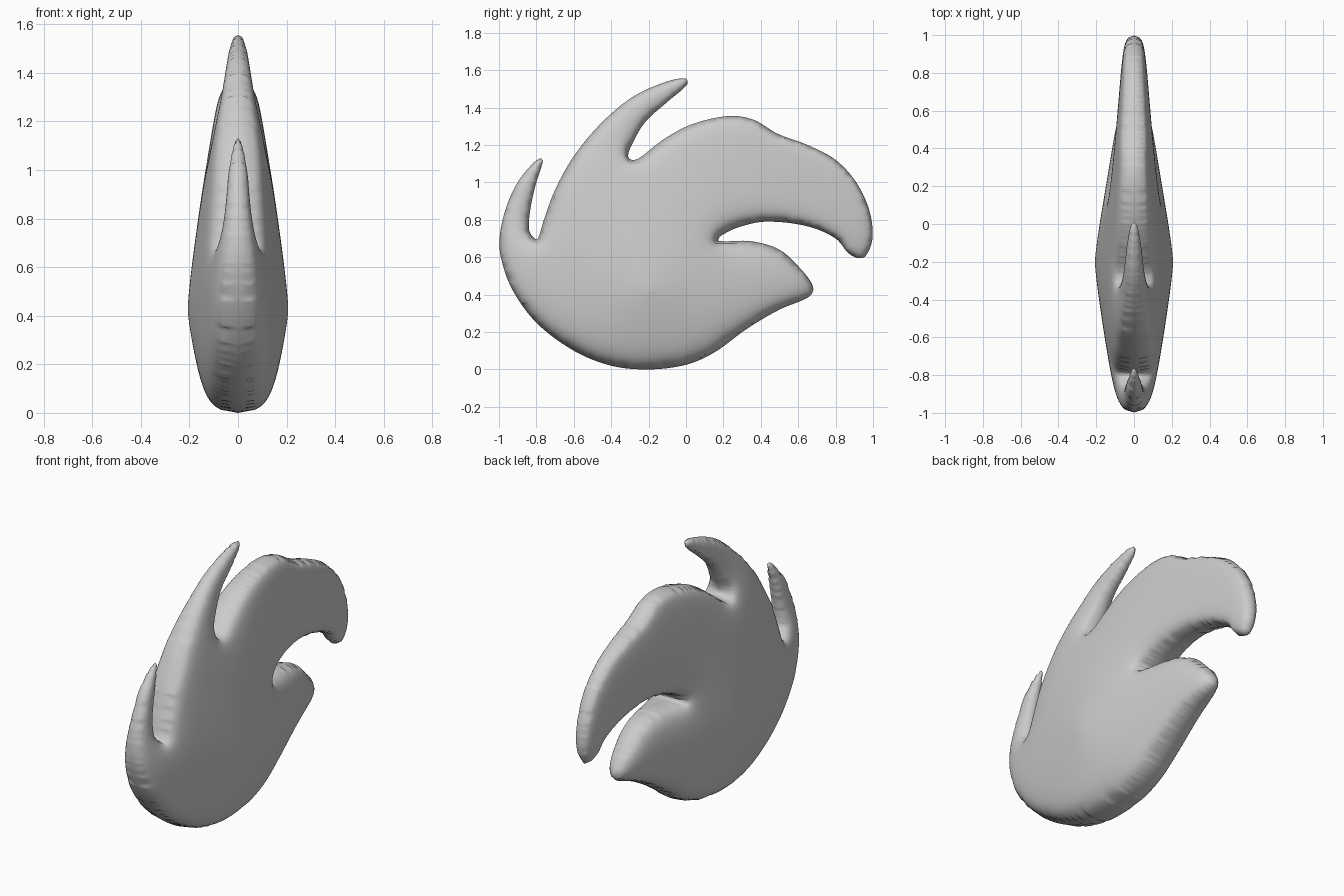
import bpy, bmesh, math
from mathutils import Vector, kdtree
from mathutils.geometry import delaunay_2d_cdt

if "Cube" in bpy.data.objects:
    bpy.data.objects.remove(bpy.data.objects["Cube"])

STEP = 0.015

# Side silhouette (y, z): belly, small fin, tall fin, big curled arm, lower lobe
OUTLINE = [
    (-.2, 0), (-.4, .02), (-.6, .1), (-.8, .25), (-.93, .43), (-.99, .6), (-.995, .72),
    (-.96, .87), (-.9, 1.0), (-.82, 1.1), (-.775, 1.13), (-.765, 1.115), (-.8, 1.0),
    (-.83, .87), (-.84, .75), (-.82, .71), (-.795, .695), (-.76, .8), (-.7, .96),
    (-.6, 1.14), (-.45, 1.32), (-.28, 1.46), (-.1, 1.54), (0, 1.555), (.008, 1.525),
    (-.1, 1.43), (-.22, 1.32), (-.29, 1.2), (-.31, 1.14), (-.29, 1.12), (-.25, 1.13),
    (-.12, 1.23), (.03, 1.31), (.23, 1.355), (.36, 1.335), (.49, 1.26), (.65, 1.2),
    (.8, 1.12), (.91, 1.0), (.98, .85), (.997, .7), (.96, .605), (.92, .595),
    (.87, .62), (.8, .7), (.65, .765), (.43, .79), (.28, .76), (.18, .71), (.17, .69),
    (.2, .685), (.35, .685), (.5, .64), (.62, .53), (.68, .44), (.66, .39), (.5, .32),
    (.33, .22), (.15, .09), (0, .025)]


def smooth_loop(points):
    """Closed Catmull-Rom curve sampled at about STEP."""
    p = [Vector(q) for q in points]
    n, out = len(p), []
    for i in range(n):
        a, b, c, d = p[i - 1], p[i], p[(i + 1) % n], p[(i + 2) % n]
        # tangents scaled to the segment length so uneven spacing stays smooth
        seg = (c - b).length
        m0 = (c - a) * (seg / ((c - b).length + (b - a).length))
        m1 = (d - b) * (seg / ((d - c).length + (c - b).length))
        count = max(1, round(seg / STEP))
        for k in range(count):
            t = k / count
            out.append(b * (2*t**3 - 3*t*t + 1) + m0 * (t**3 - 2*t*t + t)
                       + c * (3*t*t - 2*t**3) + m1 * (t**3 - t*t))
    return out


# Fill the silhouette with an even triangle mesh
rim = smooth_loop(OUTLINE)[::-1]
tree = kdtree.KDTree(len(rim))
for i, p in enumerate(rim):
    tree.insert((p.x, p.y, 0), i)
tree.balance()
points = list(rim)
row_height = STEP * math.sqrt(3) / 2
for r in range(int(1.56 / row_height) + 1):
    for c in range(int(2 / STEP) + 1):
        q = Vector((-1 + (c + 0.5 * (r % 2)) * STEP, r * row_height))
        if tree.find((q.x, q.y, 0))[2] > 0.6 * STEP:
            points.append(q)
verts, _, faces, *_ = delaunay_2d_cdt(points, [], [list(range(len(rim)))], 1, 1e-6)

bm = bmesh.new()
bv = [bm.verts.new((0, v.x, v.y)) for v in verts]
for f in faces:
    bm.faces.new([bv[i] for i in f])
bmesh.ops.delete(bm, geom=[v for v in bm.verts if not v.link_faces], context='VERTS')
bm.verts.index_update()
bm.verts.ensure_lookup_table()

# Inflate: relax a membrane pinned at the rim
height = [0.0] * len(bm.verts)
cells = []
for v in bm.verts:
    if not v.is_boundary:
        near = [e.other_vert(v).index for e in v.link_edges]
        lift = sum(e.calc_length() ** 2 for e in v.link_edges) / (4 * len(near))
        cells.append((v.index, near, 1 / len(near), lift))
for _ in range(260):
    for i, near, inv, lift in cells:
        total = 0.0
        for j in near:
            total += height[j]
        height[i] += 1.88 * (total * inv + lift - height[i])

# Thickness is greatest in the palm and tapers toward the tips
for v in bm.verts:
    h = math.sqrt(max(0.0, 2 * height[v.index]))
    dist = math.hypot(v.co.y + 0.2, v.co.z - 0.42)
    soft = 0.08 + 0.2 * math.exp(-(dist / 0.7) ** 2)
    v.co.x = 0.25 * math.exp(-dist ** 1.3) * h / math.hypot(h, soft)
bmesh.ops.recalc_face_normals(bm, faces=bm.faces[:])
if sum(f.normal.x for f in bm.faces) < 0:
    bmesh.ops.reverse_faces(bm, faces=bm.faces[:])

mesh = bpy.data.meshes.new("curled_body")
bm.to_mesh(mesh)
bm.free()
body = bpy.data.objects.new("curled_body", mesh)
bpy.context.collection.objects.link(body)
for poly in mesh.polygons:
    poly.use_smooth = True

# Mirror the half shell across x = 0
mirror = body.modifiers.new("mirror", 'MIRROR')
mirror.use_axis = (True, False, False)
mirror.use_clip = True
mirror.merge_threshold = 0.0005
